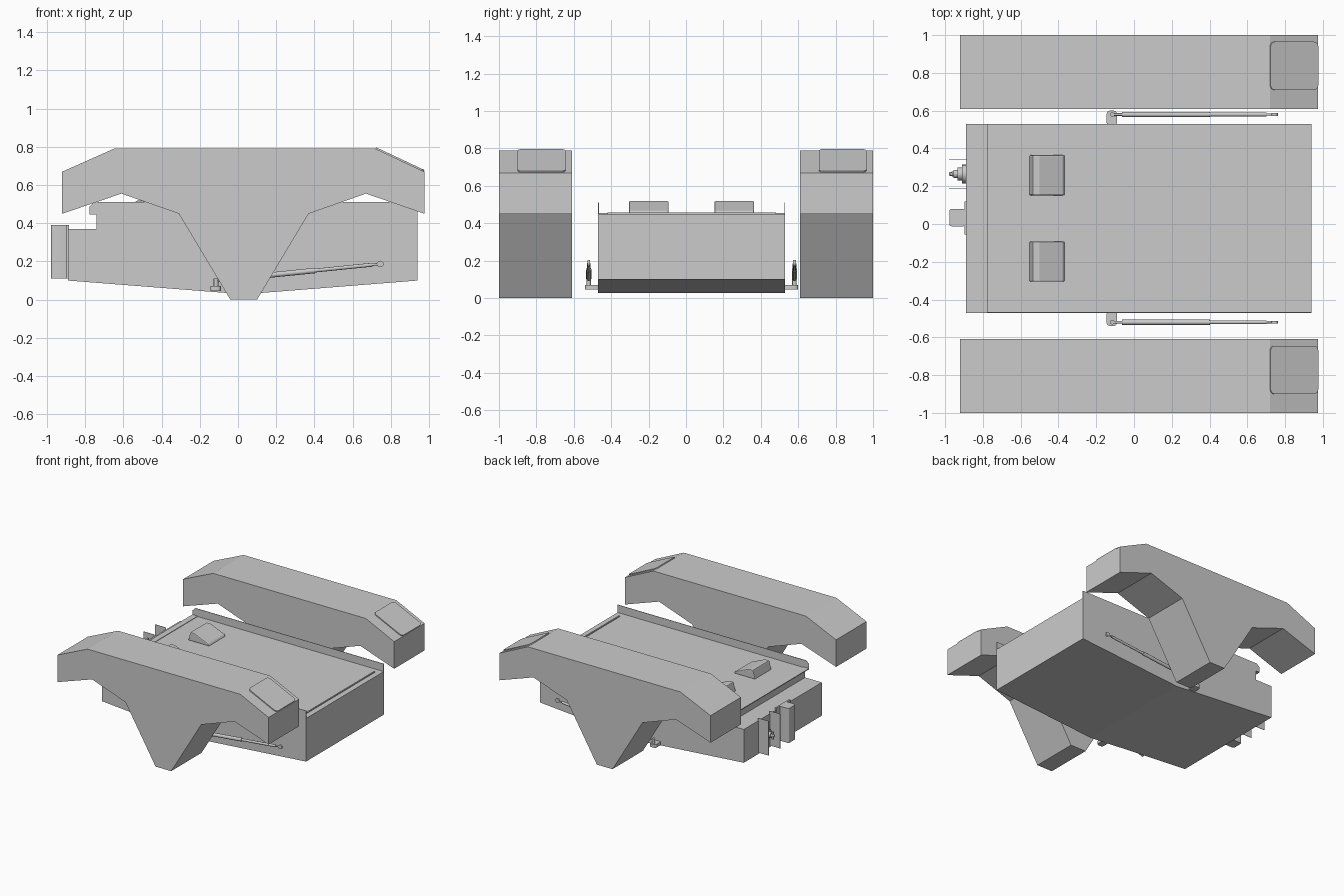
import bpy, bmesh, math
from mathutils import Vector, Matrix

if "Cube" in bpy.data.objects:
    bpy.data.objects.remove(bpy.data.objects["Cube"])

CY = 0.03  # hull centre line in y


def make(name, bm, smooth=False):
    bmesh.ops.recalc_face_normals(bm, faces=bm.faces[:])
    me = bpy.data.meshes.new(name)
    bm.to_mesh(me)
    bm.free()
    ob = bpy.data.objects.new(name, me)
    bpy.context.collection.objects.link(ob)
    if smooth:
        bpy.ops.object.select_all(action='DESELECT')
        ob.select_set(True)
        bpy.context.view_layer.objects.active = ob
        bpy.ops.object.shade_smooth_by_angle(angle=math.radians(35))
    return ob


def extrude(name, pts, vec, smooth=False):
    """Closed prism from a planar outline."""
    bm = bmesh.new()
    face = bm.faces.new([bm.verts.new(p) for p in pts])
    new = bmesh.ops.extrude_face_region(bm, geom=[face], use_keep_orig=True)
    bmesh.ops.translate(bm, vec=vec, verts=[v for v in new['geom'] if isinstance(v, bmesh.types.BMVert)])
    return make(name, bm, smooth)


def side_prism(name, xz, y0, y1):
    return extrude(name, [(x, y0, z) for x, z in xz], (0, y1 - y0, 0))


def box(name, x0, x1, y0, y1, z0, z1):
    return side_prism(name, [(x0, z0), (x1, z0), (x1, z1), (x0, z1)], y0, y1)


def tube(name, a, b, r0, r1=None, n=12):
    """Cylinder or cone between two points."""
    a, b = Vector(a), Vector(b)
    bm = bmesh.new()
    m = Matrix.Translation((a + b) / 2) @ (b - a).to_track_quat('Z', 'Y').to_matrix().to_4x4()
    bmesh.ops.create_cone(bm, cap_ends=True, segments=n, radius1=r0,
                          radius2=r0 if r1 is None else r1, depth=(b - a).length, matrix=m)
    return make(name, bm, True)


def rounded(u0, u1, v0, v1, r, n=4):
    """Rounded rectangle outline."""
    out = []
    for i, (cu, cv) in enumerate([(u1 - r, v1 - r), (u0 + r, v1 - r), (u0 + r, v0 + r), (u1 - r, v0 + r)]):
        for k in range(n + 1):
            t = math.pi / 2 * (i + k / n)
            out.append((cu + r * math.cos(t), cv + r * math.sin(t)))
    return out


# side pods with tapered leg
pod = [(-0.92, 0.45), (-0.61, 0.555), (-0.31, 0.45), (-0.04, 0), (0.10, 0), (0.37, 0.45),
       (0.67, 0.555), (0.975, 0.45), (0.975, 0.67), (0.72, 0.79), (-0.65, 0.79), (-0.92, 0.67)]
slope = Vector((0.255, 0, -0.12)).normalized()
normal = Vector((0.12, 0, 0.255)).normalized()
for tag, y0, y1, p0, p1 in (("front", -1, -0.61, -0.90, -0.645), ("back", 0.61, 1, 0.71, 0.965)):
    side_prism(tag + "_side_pod", pod, y0, y1)
    # lamp pad on the sloped end
    outline = [Vector((0.72, v, 0.79)) + slope * u - normal * 0.005 for u, v in rounded(0.0, 0.279, p0, p1, 0.025)]
    pad = extrude(tag + "_lamp_pad", outline, normal * 0.013, True)

# hull with shallow V belly and rear step
side_prism("hull", [(-0.89, 0.10), (0.03, 0.028), (0.94, 0.10), (0.94, 0.45), (-0.74, 0.45),
                    (-0.74, 0.37), (-0.89, 0.37)], CY - 0.5, CY + 0.5)
box("deck_lip", -0.777, -0.73, CY - 0.5, CY + 0.5, 0.447, 0.454)
box("deck_ridge", 0.885, 0.895, -0.42, 0.48, 0.445, 0.457)

# thin raised walls along both hull sides
wall = [(-0.777, 0.447), (0.94, 0.447), (0.94, 0.512), (-0.75, 0.512), (-0.777, 0.488)]
for tag, y in (("front", CY - 0.5), ("back", CY + 0.496)):
    side_prism(tag + "_deck_wall", wall, y, y + 0.004)

# wedge shaped hatches on the deck
for i, y in enumerate((-0.305, 0.152)):
    h = side_prism("hatch_%d" % (i + 1), [(-0.555, 0.448), (-0.365, 0.448), (-0.375, 0.465),
                                          (-0.50, 0.518), (-0.535, 0.518)], y, y + 0.212)
    b = h.modifiers.new("soft_edges", 'BEVEL')
    b.width, b.segments = 0.006, 2

# end hitch: mounting plate, post, side plates and pintle
box("post_plate", -0.898, -0.885, -0.055, 0.12, 0.11, 0.39)
extrude("post", [(u, v, 0.11) for u, v in rounded(-0.978, -0.89, -0.012, 0.08, 0.012)], (0, 0, 0.28), True)
for i, y in enumerate((0.19, 0.34)):
    box("hitch_plate_%d" % (i + 1), -0.98, -0.885, y - 0.0015, y + 0.0015, 0.11, 0.39)
py, pz = 0.265, 0.24
for i, (x0, x1, r) in enumerate(((-0.885, -0.91, 0.05), (-0.91, -0.935, 0.035), (-0.935, -0.955, 0.022))):
    tube("pintle_collar_%d" % i, (x0, py, pz), (x1, py, pz), r, n=16)
tube("pintle_tip", (-0.955, py, pz), (-0.98, py, pz), 0.014, 0.008)
tube("pintle_pin", (-0.965, py, pz - 0.03), (-0.965, py, pz + 0.03), 0.008)

# slim ram and foot bracket on each hull side
for tag, s in (("front", -1), ("back", 1)):
    y = CY + s * 0.55
    bracket = rounded(-0.145, -0.09, *sorted((CY + s * 0.49, CY + s * 0.57)), 0.018)
    extrude(tag + "_ram_bracket", [(u, v, 0.045) for u, v in bracket], (0, 0, 0.026), True)
    tube(tag + "_ram_pin", (-0.115, y, 0.06), (-0.115, y, 0.11), 0.012)
    A, B = Vector((-0.115, y, 0.10)), Vector((0.745, y, 0.187))
    for i, (t0, t1, r) in enumerate(((0, 0.06, 0.007), (0.06, 0.6, 0.014), (0.6, 0.95, 0.010), (0.95, 1, 0.006))):
        tube("%s_ram_%d" % (tag, i), A.lerp(B, t0), A.lerp(B, t1), r)
    tube(tag + "_ram_eye", (0.745, y - 0.007, 0.187), (0.745, y + 0.007, 0.187), 0.017, n=16)
